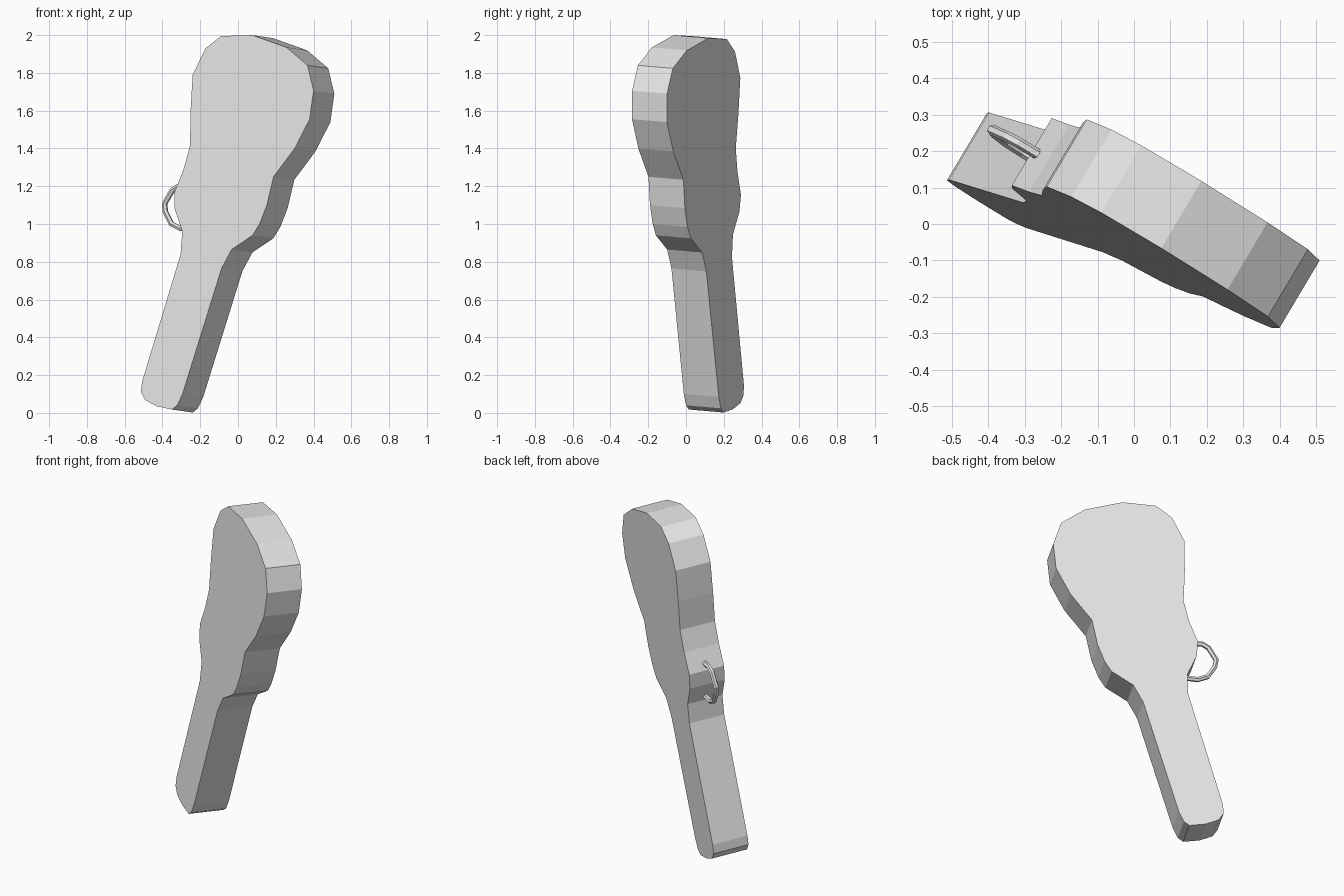
import bpy
import bmesh
from mathutils import Vector

cube = bpy.data.objects.get("Cube")
if cube:
    bpy.data.objects.remove(cube, do_unlink=True)

# One plain grey for everything
grey = bpy.data.materials.new("light_grey")
grey.use_nodes = True
colour = (0.8, 0.8, 0.8, 1)
grey.diffuse_color = colour
grey.node_tree.nodes["Principled BSDF"].inputs["Base Color"].default_value = colour

# The case leans and is turned: its face is a tilted plane, its depth a slanted vector
DEPTH = Vector((0.11, 0.185, -0.016))


def on_face(x, z, depth=0.0):
    """Point on the case's front plane at x, z, pushed back by a share of the depth."""
    y = -0.195 - (DEPTH.x * x + DEPTH.z * z) / DEPTH.y
    return Vector((x, y, z)) + DEPTH * depth


# Guitar case outline, clockwise from the top of the body
right_side = [
    (-0.09, 1.995), (0.075, 2.0), (0.257, 1.935), (0.368, 1.84), (0.4, 1.706),
    (0.379, 1.555), (0.3, 1.4), (0.188, 1.25), (0.153, 1.1), (0.114, 1.0),
    (0.077, 0.94), (-0.034, 0.865), (-0.087, 0.765)]
neck_end = [
    (-0.294, 0.1), (-0.322, 0.04), (-0.35, 0.018), (-0.43, 0.035),
    (-0.492, 0.068), (-0.514, 0.11), (-0.508, 0.165)]
left_side = [
    (-0.304, 0.84), (-0.295, 0.96), (-0.335, 1.08), (-0.336, 1.17),
    (-0.288, 1.29), (-0.254, 1.415), (-0.251, 1.6), (-0.24, 1.79), (-0.172, 1.93)]
outline = right_side + neck_end + left_side

# Case body: the outline extruded through the depth
bm = bmesh.new()
front = bm.faces.new([bm.verts.new(on_face(x, z)) for x, z in outline])
back = bmesh.ops.extrude_face_region(bm, geom=[front], use_keep_orig=True)
moved = [v for v in back["geom"] if isinstance(v, bmesh.types.BMVert)]
bmesh.ops.translate(bm, verts=moved, vec=DEPTH)
bmesh.ops.recalc_face_normals(bm, faces=bm.faces)
mesh = bpy.data.meshes.new("case_body")
bm.to_mesh(mesh)
bm.free()
mesh.materials.append(grey)
body = bpy.data.objects.new("case_body", mesh)
bpy.context.collection.objects.link(body)

# Carrying handle: a bent bar midway through the depth
path = [
    (-0.3, 1.205), (-0.37, 1.208), (-0.402, 1.188), (-0.444, 1.115),
    (-0.439, 1.072), (-0.407, 1.008), (-0.359, 0.984), (-0.28, 0.99)]
curve = bpy.data.curves.new("carry_handle", "CURVE")
curve.dimensions = "3D"
curve.bevel_depth = 0.015
curve.bevel_resolution = 1
curve.use_fill_caps = True
spline = curve.splines.new("POLY")
spline.points.add(len(path) - 1)
for point, (x, z) in zip(spline.points, path):
    point.co = (*on_face(x, z, 0.5), 1)
spline.use_smooth = False
curve.materials.append(grey)
handle = bpy.data.objects.new("carry_handle", curve)
bpy.context.collection.objects.link(handle)
